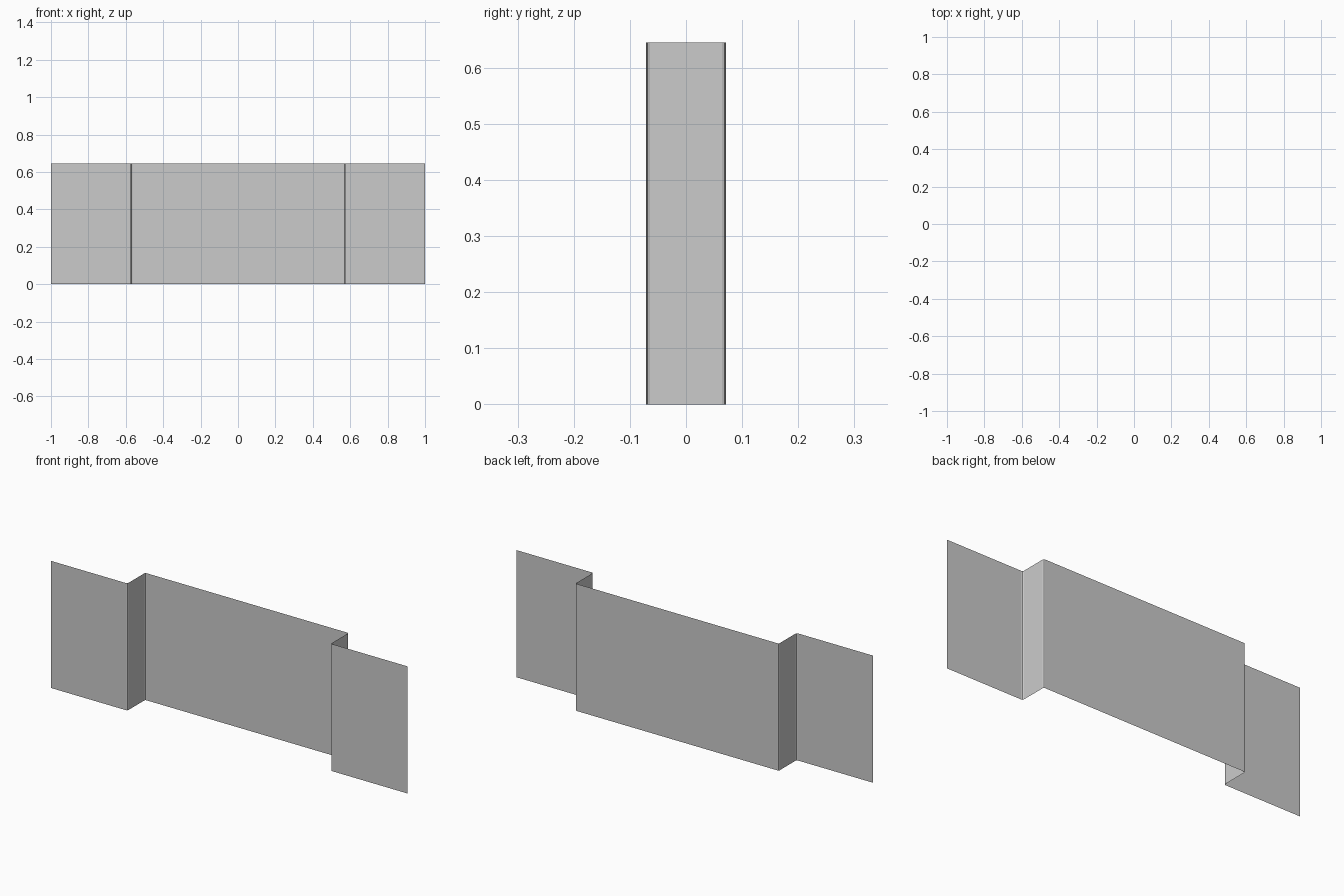
import bpy, bmesh, math

if "Cube" in bpy.data.objects:
    bpy.data.objects.remove(bpy.data.objects["Cube"])

HEIGHT = 0.645   # sheet height
DEPTH = 0.071    # half distance between flange and centre panel
STEP_X = 0.571   # x position of each step
R = 0.007        # small rounding at the folds
SEG = 2


def fold(cx, cy, start_deg, end_deg):
    """Points of a small rounded fold around a centre."""
    pts = []
    for i in range(SEG + 1):
        a = math.radians(start_deg + (end_deg - start_deg) * i / SEG)
        pts.append((cx + R * math.cos(a), cy + R * math.sin(a)))
    return pts


# Left half of the plan profile: flange, outer fold, step, inner fold
left = [(-1.0, -DEPTH)]
left += fold(-STEP_X - R, -DEPTH + R, -90, 0)
left += fold(-STEP_X + R, DEPTH - R, 180, 90)
# Mirrored right half
profile = left + [(-x, y) for x, y in reversed(left)]

# Pull the profile upwards into a single open sheet
bm = bmesh.new()
low = [bm.verts.new((x, y, 0)) for x, y in profile]
high = [bm.verts.new((x, y, HEIGHT)) for x, y in profile]
for i in range(len(profile) - 1):
    bm.faces.new((low[i], low[i + 1], high[i + 1], high[i]))
mesh = bpy.data.meshes.new("folded_panel")
bm.to_mesh(mesh)
bm.free()
panel = bpy.data.objects.new("folded_panel", mesh)
bpy.context.collection.objects.link(panel)
